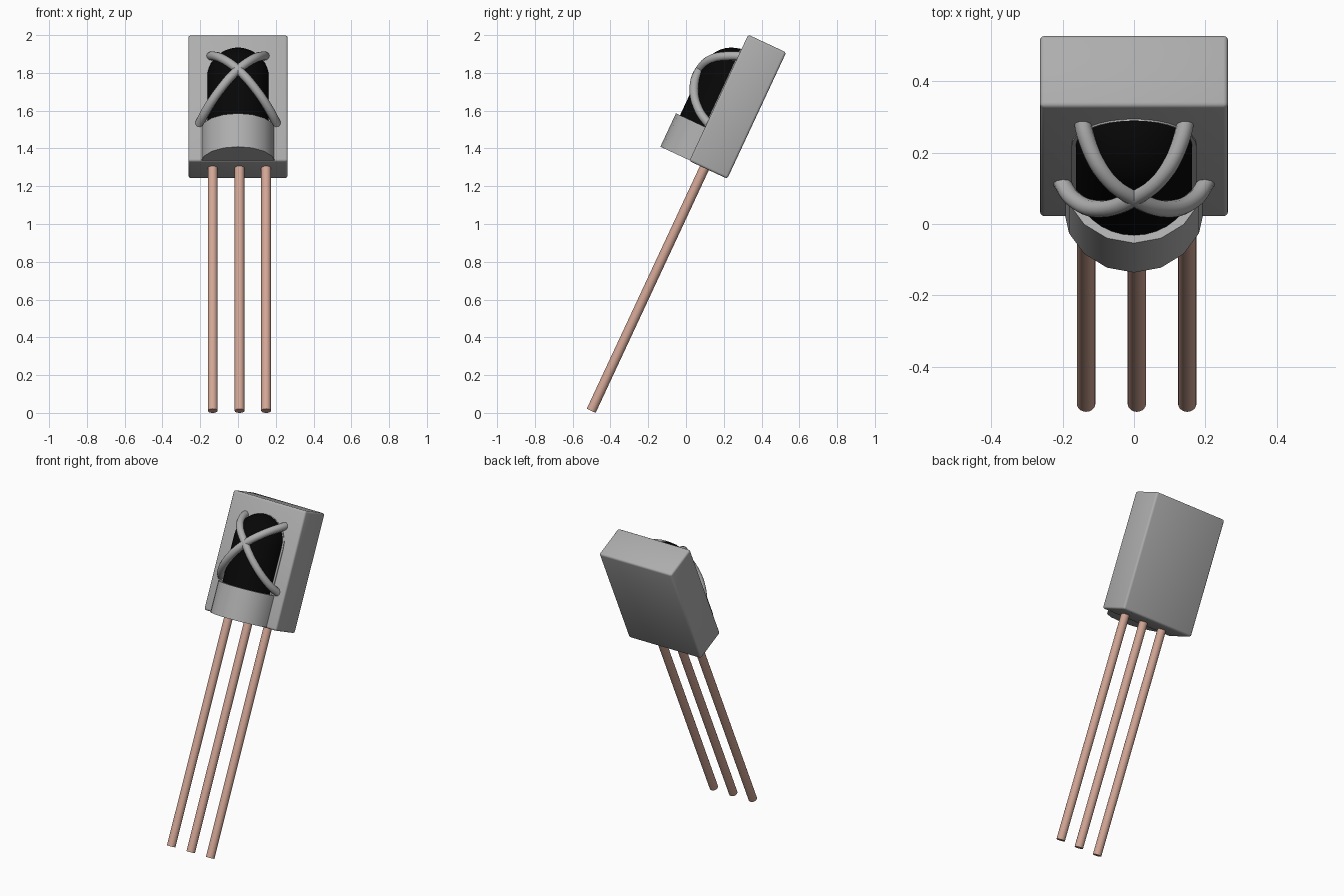
import bpy, bmesh, math
from mathutils import Matrix

if "Cube" in bpy.data.objects:
    bpy.data.objects.remove(bpy.data.objects["Cube"])

# Everything is modelled upright, then leaned back 25 degrees
LEAN = Matrix.Translation((0, -0.502, 0.011)) @ Matrix.Rotation(math.radians(-25), 4, 'X')


def material(name, rgb):
    m = bpy.data.materials.new(name)
    m.diffuse_color = (*rgb, 1)
    m.use_nodes = True
    m.node_tree.nodes["Principled BSDF"].inputs["Base Color"].default_value = m.diffuse_color
    return m


copper = material("copper", (0.64, 0.38, 0.30))
black = material("black", (0.002, 0.002, 0.002))
grey = material("dark_grey", (0.42, 0.42, 0.42))


def finish(ob, mat=grey, angle=30):
    ob.matrix_world = LEAN
    ob.data.materials.clear()
    ob.data.materials.append(mat)
    bpy.ops.object.select_all(action='DESELECT')
    ob.select_set(True)
    bpy.context.view_layer.objects.active = ob
    bpy.ops.object.shade_smooth_by_angle(angle=math.radians(angle))
    return ob


def from_bmesh(name, bm, mat=grey, angle=30):
    bmesh.ops.recalc_face_normals(bm, faces=bm.faces[:])
    me = bpy.data.meshes.new(name)
    bm.to_mesh(me)
    bm.free()
    ob = bpy.data.objects.new(name, me)
    bpy.context.collection.objects.link(ob)
    return finish(ob, mat, angle)


def prism(name, outline, offset, mat=grey, angle=30):
    bm = bmesh.new()
    face = bm.faces.new([bm.verts.new(p) for p in outline])
    # keep the starting cap so the prism is closed
    ext = bmesh.ops.extrude_face_region(bm, geom=[face], use_keep_orig=True)
    bmesh.ops.translate(bm, vec=offset, verts=[v for v in ext['geom'] if isinstance(v, bmesh.types.BMVert)])
    return from_bmesh(name, bm, mat, angle)


# Body block with softened edges
bm = bmesh.new()
bmesh.ops.create_cube(bm, size=1, matrix=Matrix.Translation((0, 0.023, 1.787)) @ Matrix.Diagonal((0.526, 0.222, 0.738, 1)))
bmesh.ops.bevel(bm, geom=bm.edges[:], offset=0.013, segments=3, profile=0.5, affect='EDGES')
from_bmesh("body", bm, angle=40)

# Three leads
for i, x in enumerate((-0.134, 0.008, 0.149)):
    ring = [(x + 0.026 * math.cos(a), 0.026 * math.sin(a), 0)
            for a in (2 * math.pi * k / 20 for k in range(20))]
    prism(f"lead_{i + 1}", ring, (0, 0, 1.46), copper)

# Half-round collar under the lens
arc = [math.pi + math.pi * k / 8 for k in range(9)]
collar = [(0.197 * math.cos(a), -0.062 + 0.197 * math.sin(a), 1.422) for a in arc]
collar = [(-0.197, 0, 1.422)] + collar + [(0.197, 0, 1.422)]
prism("collar", collar, (0, 0, 0.195))

# Thin raised arch around the lens
arch = [(0.175 * math.cos(a), -0.093, 1.9 + 0.172 * math.sin(a))
        for a in (math.pi * k / 16 for k in range(17))]
arch += [(-0.175, -0.093, 1.55), (0.175, -0.093, 1.55)]
prism("lens_rim", arch, (0, 0.05, 0))

# Round-topped lens
R, CZ = 0.165, 1.907
profile = [(0, -0.07, 1.5), (R, -0.07, 1.5)]
profile += [(R * math.cos(a), -0.07, CZ + R * math.sin(a)) for a in (math.pi / 2 * k / 10 for k in range(11))]
bm = bmesh.new()
vs = [bm.verts.new(p) for p in profile]
es = [bm.edges.new(p) for p in zip(vs, vs[1:])]
bmesh.ops.spin(bm, geom=vs + es, cent=(0, -0.07, 0), axis=(0, 0, 1), angle=2 * math.pi, steps=32)
bmesh.ops.remove_doubles(bm, verts=bm.verts[:], dist=1e-4)
from_bmesh("lens", bm, black, 40)

# Two crossing straps over the lens, ends sunk into the body
path = [(-0.15, -0.05, 2.045), (-0.132, -0.125, 2.015), (-0.082, -0.206, 1.96), (0, -0.242, 1.88),
        (0.09, -0.228, 1.777), (0.168, -0.155, 1.683), (0.212, -0.06, 1.63)]
for side, name in ((1, "strap_right"), (-1, "strap_left")):
    cu = bpy.data.curves.new(name, 'CURVE')
    cu.dimensions = '3D'
    cu.bevel_depth = 0.024
    cu.bevel_resolution = 3
    cu.resolution_u = 5
    cu.use_fill_caps = True
    sp = cu.splines.new('BEZIER')
    sp.bezier_points.add(len(path) - 1)
    for bp, (x, y, z) in zip(sp.bezier_points, path):
        bp.co = (side * x, y, z)
        bp.handle_left_type = bp.handle_right_type = 'AUTO'
    ob = bpy.data.objects.new(name, cu)
    bpy.context.collection.objects.link(ob)
    bpy.ops.object.select_all(action='DESELECT')
    ob.select_set(True)
    bpy.context.view_layer.objects.active = ob
    bpy.ops.object.convert(target='MESH')
    finish(bpy.context.view_layer.objects.active, angle=50)
